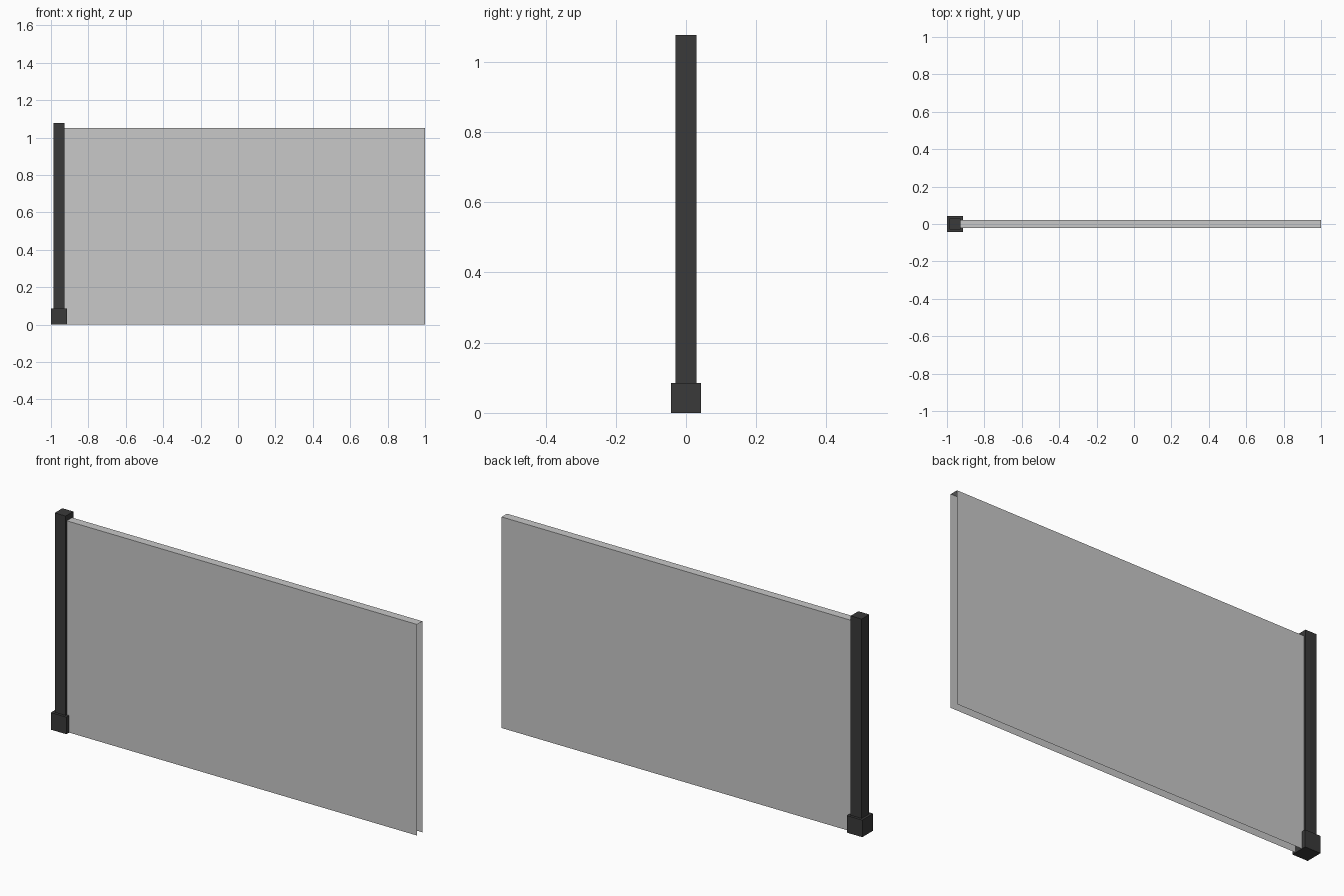
import bpy, bmesh

if "Cube" in bpy.data.objects:
    bpy.data.objects.remove(bpy.data.objects["Cube"])


def material(name, value):
    m = bpy.data.materials.new(name)
    m.diffuse_color = (value, value, value, 1)
    m.use_nodes = True
    m.node_tree.nodes["Principled BSDF"].inputs["Base Color"].default_value = m.diffuse_color
    return m


dark = material("dark metal", 0.042)
grey = material("light grey panel", 0.58)


def box(name, x, y, z, mat, open_sides=()):
    """Box from (min, max) ranges; faces whose normal is in open_sides are removed."""
    bm = bmesh.new()
    bmesh.ops.create_cube(bm, size=1)
    bm.normal_update()
    gone = [f for f in bm.faces
            if tuple(round(c) for c in f.normal) in open_sides]
    bmesh.ops.delete(bm, geom=gone, context='FACES')
    for v in bm.verts:
        v.co = [lo + (c + 0.5) * (hi - lo) for c, (lo, hi) in zip(v.co, (x, y, z))]
    mesh = bpy.data.meshes.new(name)
    bm.to_mesh(mesh)
    bm.free()
    mesh.materials.append(mat)
    obj = bpy.data.objects.new(name, mesh)
    bpy.context.collection.objects.link(obj)
    return obj


POST_X, POST_HALF, BASE_HALF = -0.9575, 0.03, 0.0425

# Post and its square foot
box("post", (POST_X - POST_HALF, POST_X + POST_HALF),
    (-POST_HALF, POST_HALF), (0, 1.077), dark)
box("post_base", (POST_X - BASE_HALF, POST_X + BASE_HALF),
    (-BASE_HALF, BASE_HALF), (0, 0.085), dark)

# Railing panel: front, back and top sheets, open at both ends and underneath
box("panel", (POST_X + POST_HALF, 1.0), (-0.021, 0.021), (0, 1.05), grey,
    open_sides={(1, 0, 0), (-1, 0, 0), (0, 0, -1)})
